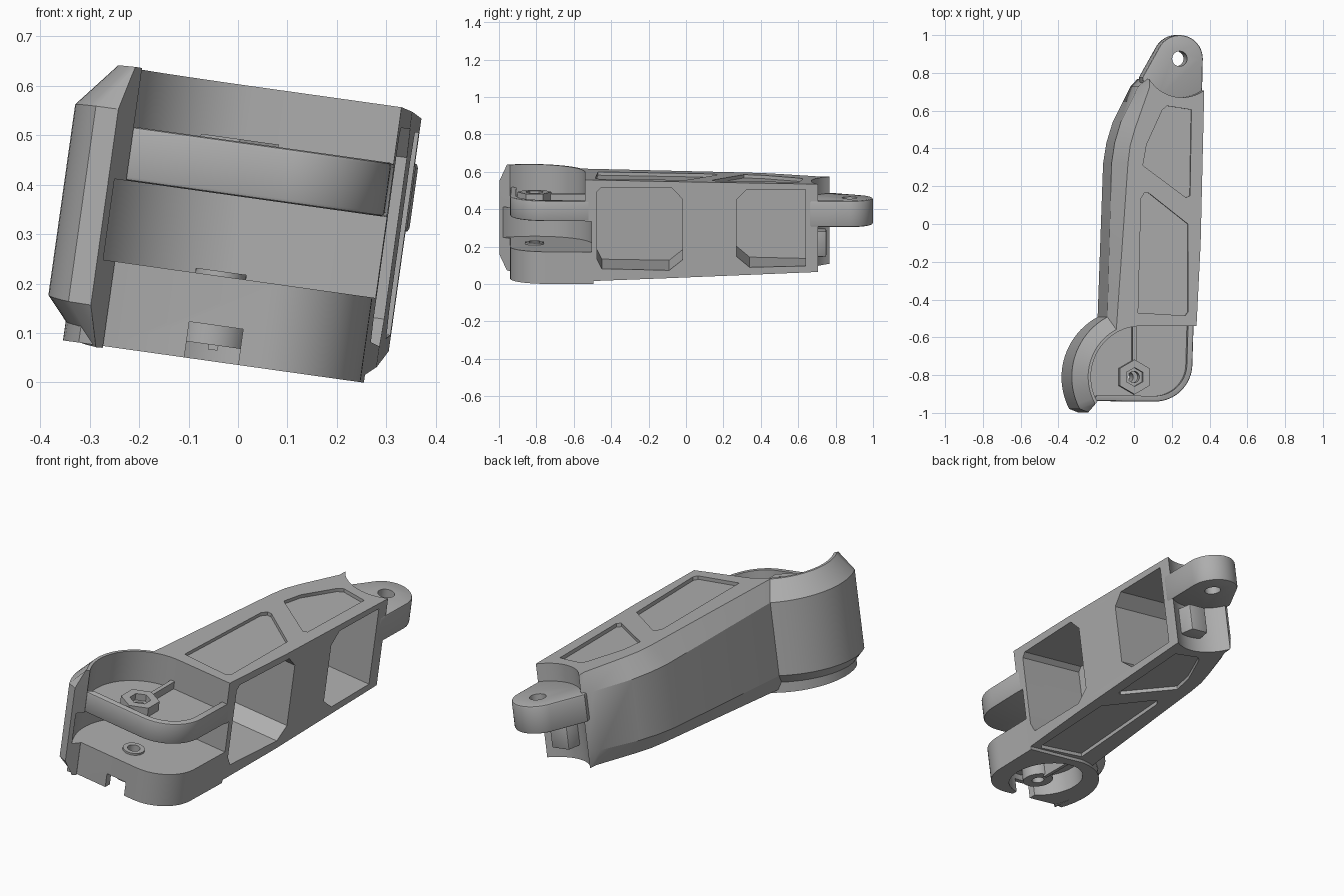
import bpy, bmesh, math
from mathutils import Matrix

if "Cube" in bpy.data.objects:
    bpy.data.objects.remove(bpy.data.objects["Cube"], do_unlink=True)

gray = bpy.data.materials.new("plain gray")
gray.use_nodes = True
gray.diffuse_color = (0.42, 0.42, 0.42, 1)
gray.node_tree.nodes["Principled BSDF"].inputs["Base Color"].default_value = (0.42, 0.42, 0.42, 1)

PARTS = []
JOINT = (0.0, -0.81)
AXLE = (-0.02, -0.81)
TAB = (0.22, 0.875)


def loft(name, rings, part=True):
    """Skin a stack of equal-length rings and cap both ends."""
    bm = bmesh.new()
    rows = [[bm.verts.new(p) for p in ring] for ring in rings]
    n = len(rows[0])
    for a, b in zip(rows, rows[1:]):
        for i in range(n):
            j = (i + 1) % n
            bm.faces.new((a[i], a[j], b[j], b[i]))
    bm.faces.new(rows[0][::-1])
    bm.faces.new(rows[-1])
    bmesh.ops.recalc_face_normals(bm, faces=bm.faces)
    mesh = bpy.data.meshes.new(name)
    bm.to_mesh(mesh)
    bm.free()
    mesh.materials.append(gray)
    ob = bpy.data.objects.new(name, mesh)
    bpy.context.collection.objects.link(ob)
    if part:
        PARTS.append(ob)
    return ob


def prism(name, pts, lo, hi, part=True):
    """Extrude a plan outline between two heights (numbers or functions of y)."""
    at = lambda h, y: h(y) if callable(h) else h
    return loft(name, [[(x, y, at(h, y)) for x, y in pts] for h in (lo, hi)], part)


def arc(c, r, a0, a1, n=24):
    angles = [math.radians(a0 + (a1 - a0) * i / n) for i in range(n + 1)]
    return [(c[0] + r * math.cos(a), c[1] + r * math.sin(a)) for a in angles]


def disc(c, r, n=32):
    return arc(c, r, 0, 360 - 360 / n, n - 1)


def rect(x0, x1, y0, y1):
    return [(x0, y0), (x1, y0), (x1, y1), (x0, y1)]


def bake(ob, mod_setup):
    """Evaluate modifiers into the mesh."""
    mod_setup(ob)
    bpy.context.view_layer.update()
    deps = bpy.context.evaluated_depsgraph_get()
    mesh = bpy.data.meshes.new_from_object(ob.evaluated_get(deps))
    ob.modifiers.clear()
    ob.data = mesh


def cut(ob, cutter):
    def setup(o):
        m = o.modifiers.new("cut", "BOOLEAN")
        m.operation, m.solver, m.object = "DIFFERENCE", "EXACT", cutter
    bake(ob, setup)
    bpy.data.objects.remove(cutter, do_unlink=True)


def soften(ob, width):
    def setup(o):
        m = o.modifiers.new("soft", "BEVEL")
        m.width, m.segments, m.limit_method = width, 2, "ANGLE"
        m.angle_limit = math.radians(50)
    bake(ob, setup)


def top(y):
    return 0.272 - 0.014 * y


def bottom(y):
    return -0.244 + 0.0455 * y


# Main housing with its curved side guard: (x, y, inset x, inset y) per corner
outline = [(0.295, -0.54, 0, 0), (0.318, -0.1, 0, 0), (0.338, 0.68, 0, 0)]
outline += [(x, y, 0, 0) for x, y in arc(TAB, 0.205, 305, 212, 16)]
outline += [(0.0, 0.73, 0.045, -0.01), (-0.095, 0.54, 0.065, -0.03),
            (-0.128, 0.43, 0.07, -0.015), (-0.145, 0.32, 0.075, 0)]
for x, y in arc(JOINT, 0.36, 118, 208, 20):
    k = -0.075 / 0.36
    outline.append((x, y, (x - JOINT[0]) * k, (y - JOINT[1]) * k))
outline += [(-0.272, -0.997, 0.022, 0.04)]
outline += [(x, y, 0, 0) for x, y in arc(JOINT, 0.27, 209, 90, 24)]


def level(height, inset):
    return [(x + dx * inset, y + dy * inset, height(y + dy * inset))
            for x, y, dx, dy in outline]


housing = loft("housing", [level(bottom, 1), level(lambda y: bottom(y) + 0.085, 0),
                           level(lambda y: top(y) - 0.09, 0), level(top, 1)])

# Clearance between the fork plates
gap = arc(JOINT, 0.31, 90, 250, 28) + [(0.5, -1.1), (0.5, -0.505), (0.05, -0.505)]
cut(housing, prism("gap_cutter", gap, -0.11, 0.055, False))

# Deep side windows with clipped corners
window_front = [(-0.475, -0.15), (-0.45, -0.2), (-0.09, -0.206), (-0.02, -0.15),
                (-0.02, 0.18), (-0.075, 0.238), (-0.455, 0.238), (-0.475, 0.215)]
window_back = [(0.27, -0.13), (0.34, -0.188), (0.638, -0.18),
               (0.638, 0.233), (0.325, 0.233), (0.27, 0.175)]


def inner_wall(y):
    return -0.07 + max(0, y - 0.32) * 0.36


for pts in (window_front, window_back):
    cut(housing, loft("window_cutter", [[(0.5, y, z) for y, z in pts],
                                        [(inner_wall(y), y, z) for y, z in pts]], False))

# Shallow decorative pockets on the top and bottom faces
pocket_front = [(-0.017, -0.47), (0.235, -0.485), (0.25, -0.465), (0.25, 0.0),
                (0.04, 0.165), (0.018, 0.165), (0.0, 0.135)]
pocket_back = [(0.01, 0.31), (0.24, 0.14), (0.262, 0.15), (0.27, 0.605),
               (0.14, 0.625), (0.115, 0.605), (0.03, 0.42)]
for pts in (pocket_front, pocket_back):
    cut(housing, prism("pocket_cutter", pts, lambda y: top(y) - 0.018,
                       lambda y: top(y) + 0.05, False))
    cut(housing, prism("pocket_cutter", pts, lambda y: bottom(y) - 0.05,
                       lambda y: bottom(y) + 0.018, False))


# Fork plates
def plate_outline(m, back, r):
    """Rounded plate outline, pulled in by m."""
    return ([(0.297 - m, back), (0.29 - m, -0.74)]
            + arc((0.09, -0.74), 0.2 - m, 0, -90, 16)[1:]
            + [(-0.235 + m * 0.6, -0.937 + m)]
            + arc(JOINT, r, 206, 95, 20) + [(0.0, back)])


upper = prism("upper_fork_plate", plate_outline(0, -0.515, 0.285), 0.055, 0.165)
lower = prism("lower_fork_plate", plate_outline(0, -0.495, 0.318), -0.283, -0.11)
soften(upper, 0.008)
cut(upper, prism("tray_cutter", plate_outline(0.03, -0.5, 0.272), 0.12, 0.3, False))
cut(upper, prism("hole_cutter", disc(AXLE, 0.03), 0, 0.3, False))

# Underside bore and front notch
cut(lower, prism("bore_cutter", disc((0.0, -0.73), 0.185, 40), -0.4, -0.18, False))
cut(lower, prism("notch_cutter", rect(-0.07, 0.04, -1.1, -0.7), -0.4, -0.21, False))
cut(lower, prism("hole_cutter", disc(AXLE, 0.03), -0.4, 0, False))

# Bosses and ribs around the axle
hexagon = arc(AXLE, 0.092, 30, 330, 5)
nut_boss = prism("nut_boss", hexagon, 0.11, 0.17)
cut(nut_boss, prism("nut_cutter", arc(AXLE, 0.05, 30, 330, 5), 0.135, 0.3, False))
cut(nut_boss, prism("hole_cutter", disc(AXLE, 0.03), 0, 0.3, False))
prism("upper_rib", rect(-0.03, -0.01, -0.735, -0.53), 0.11, 0.16)
prism("lower_rib", rect(-0.025, -0.005, -0.75, -0.53), -0.26, -0.17)
for label, r, z0, z1 in (("washer", 0.052, -0.115, -0.1), ("lower_boss", 0.075, -0.25, -0.17)):
    boss = prism(label, disc(AXLE, r), z0, z1)
    cut(boss, prism("hole_cutter", disc(AXLE, 0.03), -0.4, 0.1, False))

# Rear pivot tab and the stop lug below it
tab = prism("rear_tab", [(0.34, 0.66)] + arc(TAB, 0.125, 0, 150, 28)
            + [(0.02, 0.775), (0.03, 0.73), (0.1, 0.66)], 0.03, 0.172)
soften(tab, 0.01)
cut(tab, prism("hole_cutter", disc(TAB, 0.04), -0.1, 0.3, False))
lug = prism("stop_lug", [(0.15, 0.65), (0.29, 0.65), (0.27, 0.75), (0.17, 0.75)], -0.14, 0.0)
soften(lug, 0.008)

# Roll the whole link to its resting pose
pose = Matrix.Translation((0, 0, 0.321)) @ Matrix.Rotation(math.radians(8), 4, "Y")
bpy.ops.object.select_all(action="DESELECT")
for ob in PARTS:
    ob.data.transform(pose)
    ob.select_set(True)
bpy.context.view_layer.objects.active = housing
bpy.ops.object.shade_smooth_by_angle(angle=math.radians(28))
